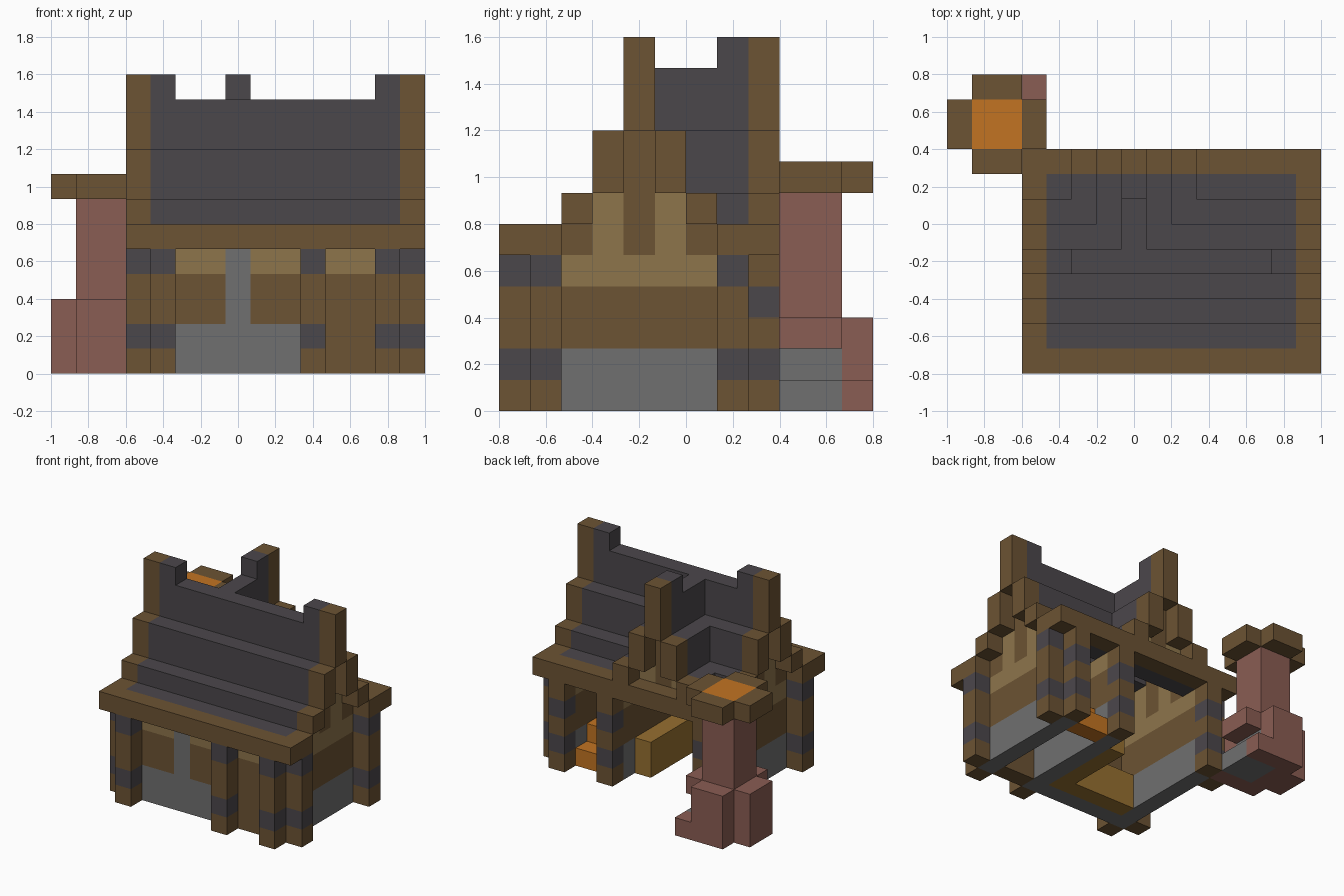
import bpy
import bmesh
from mathutils import Vector

if "Cube" in bpy.data.objects:
    bpy.data.objects.remove(bpy.data.objects["Cube"])

U = 2 / 15                      # edge of one building block
ORIGIN = Vector((-1, -0.8, 0))  # corner of the block grid


def srgb(r, g, b):
    lin = [((c / 255 + 0.055) / 1.055) ** 2.4 for c in (r, g, b)]
    return (*lin, 1)


def material(name, rgb):
    m = bpy.data.materials.new(name)
    m.use_nodes = True
    m.diffuse_color = srgb(*rgb)
    m.node_tree.nodes["Principled BSDF"].inputs["Base Color"].default_value = srgb(*rgb)
    return m


wood = material("dark wood", (108, 83, 51))
slate = material("dark slate", (75, 71, 75))
stone = material("grey stone", (112, 112, 112))
plaster = material("tan plaster", (141, 117, 75))
brick = material("red brick", (138, 93, 83))
glow = material("glowing orange", (194, 116, 34))
gold = material("golden wood", (150, 111, 48))


def part(name, *boxes):
    """Each box is (material, (i0, i1), (j0, j1), (k0, k1)) in grid blocks."""
    bm = bmesh.new()
    mats = []
    for mat, *spans in boxes:
        if mat not in mats:
            mats.append(mat)
        lo = Vector([s[0] for s in spans])
        hi = Vector([s[1] for s in spans])
        made = bmesh.ops.create_cube(bm, size=1)["verts"]
        for v in made:
            t = v.co + Vector((0.5, 0.5, 0.5))
            v.co = ORIGIN + U * Vector([a + (b - a) * f for a, b, f in zip(lo, hi, t)])
        for f in {f for v in made for f in v.link_faces}:
            f.material_index = mats.index(mat)
    mesh = bpy.data.meshes.new(name)
    bm.to_mesh(mesh)
    bm.free()
    for m in mats:
        mesh.materials.append(m)
    obj = bpy.data.objects.new(name, mesh)
    bpy.context.collection.objects.link(obj)


def layers(i, j):
    """Standard wall: stone foot, timber middle, plaster top."""
    return [(stone, i, j, (0, 2)), (wood, i, j, (2, 4)), (plaster, i, j, (4, 5))]


# Banded posts
def post(name, i, j, bands):
    part(name, *[(slate if k in bands else wood, (i, i + 1), (j, j + 1), (k, k + 1))
                 for k in range(5)])


for i in (4, 10, 13):
    post(f"front_post_{i}", i, 0, (1, 4))
    post(f"back_post_{i}", i, 8, (1, 3))
for side, i in (("right", 3), ("left", 14)):
    for end, j in (("front", 1), ("back", 7)):
        post(f"{side}_{end}_side_post", i, j, (1, 4))

# Side walls with timbered gables
for side, i in (("right", 4), ("left", 13)):
    col = (i, i + 1)
    part(f"{side}_wall", *layers(col, (1, 8)))
    part(f"{side}_gable",
         (wood, col, (2, 3), (5, 6)), (wood, col, (6, 7), (5, 6)),
         (plaster, col, (3, 4), (5, 7)), (plaster, col, (5, 6), (5, 7)),
         (wood, col, (4, 5), (5, 9)))

# Front wall, door and inner partition
part("front_wall_right", *layers((5, 7), (1, 2)))
part("front_wall_left", *layers((8, 11), (1, 2)))
part("front_stone_pillar", (stone, (7, 8), (1, 2), (0, 5)))
part("door", (wood, (11, 13), (1, 2), (0, 4)), (plaster, (11, 13), (1, 2), (4, 5)))
part("partition", *layers((10, 11), (2, 8)))

# Indoor furniture
part("stairs", *[(glow, (11, 13), (7 - n, 8 - n), (n, n + 1)) for n in range(4)])
part("counter", (gold, (9, 10), (2, 7), (0, 2)), (gold, (5, 9), (2, 3), (0, 2)))

# Stepped main roof: (distance from ridge row, bottom, top)
RIDGE = 4
steps = [(0, 9, 11), (1, 7, 9), (2, 6, 7), (3, 5, 6)]
tiles, verge = [], []
for d, k0, k1 in steps:
    for j in {RIDGE - d, RIDGE + d}:
        tiles.append((slate, (4, 14), (j, j + 1), (k0, k1)))
        for i in (3, 14):
            verge.append((wood, (i, i + 1), (j, j + 1), (k0, k1)))
for i in (3, 14):
    verge.append((wood, (i, i + 1), (RIDGE, RIDGE + 1), (11, 12)))
for i in (4, 13):
    tiles.append((slate, (i, i + 1), (RIDGE, RIDGE + 1), (11, 12)))
part("main_roof", *tiles)
part("roof_verge", *verge)
part("front_eave", (wood, (3, 15), (0, 1), (5, 6)))
part("back_eave", (wood, (3, 15), (8, 9), (5, 6)))

# Cross gable on the back, ridge on column MID
MID = 7
tiles, verge = [], []
for d, k0, k1 in steps[:3]:
    for i in {MID - d, MID + d}:
        tiles.append((slate, (i, i + 1), (5 + d, 8), (k0, k1)))
        verge.append((wood, (i, i + 1), (8, 9), (k0, k1)))
tiles.append((slate, (MID, MID + 1), (7, 8), (11, 12)))
verge.append((wood, (MID, MID + 1), (8, 9), (11, 12)))
part("dormer_roof", *tiles)
part("dormer_verge", *verge)
part("dormer_gable", (wood, (7, 8), (7, 8), (6, 9)),
     (plaster, (6, 7), (7, 8), (6, 7)), (plaster, (8, 9), (7, 8), (6, 7)))

# Furnace and chimney
part("chimney_shaft", (brick, (1, 2), (9, 11), (0, 2)), (stone, (2, 3), (9, 11), (0, 2)),
     (brick, (1, 3), (9, 11), (2, 7)))
part("furnace_base", (brick, (0, 1), (9, 11), (0, 3)), (brick, (1, 3), (8, 9), (0, 3)),
     (brick, (1, 3), (11, 12), (0, 3)), (brick, (3, 4), (9, 11), (2, 3)),
     (brick, (3, 4), (8, 9), (0, 1)), (brick, (3, 4), (11, 12), (0, 1)))
part("furnace_hearth", (stone, (3, 4), (9, 11), (0, 1)))
part("chimney_cap", (wood, (0, 1), (9, 11), (7, 8)), (wood, (3, 4), (9, 11), (7, 8)),
     (wood, (1, 3), (8, 9), (7, 8)), (wood, (1, 3), (11, 12), (7, 8)))
part("chimney_fire", (glow, (1, 3), (9, 11), (7, 8)))
